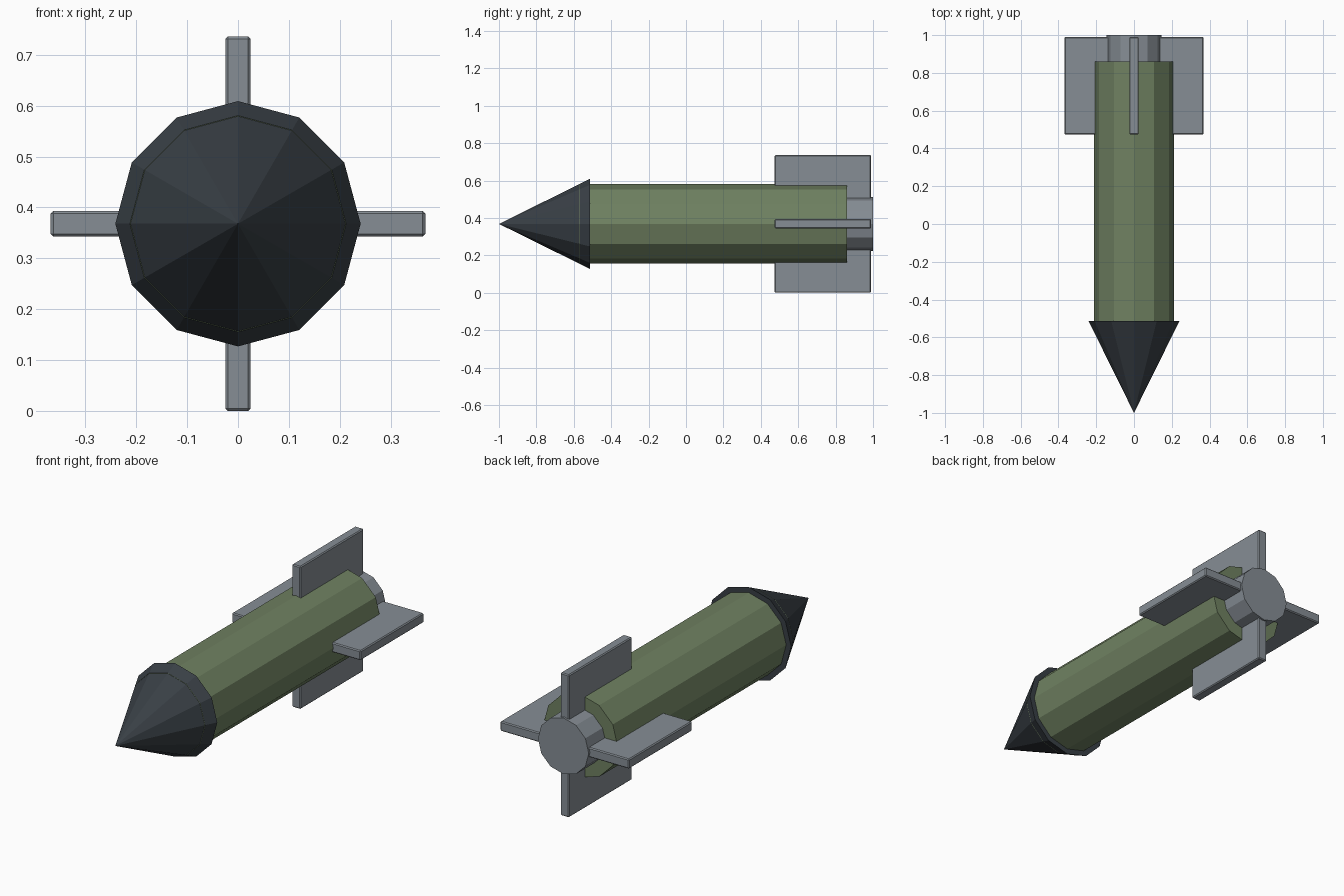
import bpy, bmesh, math
from mathutils import Matrix, Vector

if "Cube" in bpy.data.objects:
    bpy.data.objects.remove(bpy.data.objects["Cube"])

CZ = 0.368  # height of the long axis


def material(name, rgb):
    m = bpy.data.materials.new(name)
    m.diffuse_color = (*rgb, 1)
    m.use_nodes = True
    m.node_tree.nodes["Principled BSDF"].inputs["Base Color"].default_value = m.diffuse_color
    return m


green = material("olive_green", (0.16, 0.22, 0.12))
dark = material("dark_slate", (0.04, 0.05, 0.06))
steel = material("steel_grey", (0.24, 0.27, 0.30))


def make_object(name, bm, mat):
    bmesh.ops.recalc_face_normals(bm, faces=bm.faces)
    me = bpy.data.meshes.new(name)
    bm.to_mesh(me)
    bm.free()
    me.materials.append(mat)
    ob = bpy.data.objects.new(name, me)
    bpy.context.collection.objects.link(ob)
    return ob


def tube(name, y0, y1, r0, r1, mat):
    """12-sided cone or cylinder along y, a corner pointing straight up."""
    bm = bmesh.new()
    bmesh.ops.create_cone(bm, cap_ends=True, segments=12, radius1=r0, radius2=r1, depth=y1 - y0)
    bm.transform(Matrix.Translation((0, (y0 + y1) / 2, CZ)) @ Matrix.Rotation(-math.pi / 2, 4, 'X'))
    bmesh.ops.remove_doubles(bm, verts=bm.verts, dist=1e-5)
    return make_object(name, bm, mat)


# Nose, body and exhaust
tube("nose_cone", -1.0, -0.513, 0.0, 0.241, dark)
tube("body", -0.573, 0.86, 0.2125, 0.2125, green)
tube("exhaust", 0.80, 1.0, 0.145, 0.145, steel)

# Four chamfered fins around the axis
Y0, Y1, R0, R1, T = 0.474, 0.99, 0.12, 0.368, 0.05
for i, side in enumerate(("top", "left", "bottom", "right")):
    bm = bmesh.new()
    bmesh.ops.create_cube(bm, size=1)
    bmesh.ops.scale(bm, vec=Vector((T, Y1 - Y0, R1 - R0)), verts=bm.verts)
    bmesh.ops.bevel(bm, geom=bm.edges[:], offset=0.005, segments=1, affect='EDGES')
    bm.transform(Matrix.Translation((0, 0, CZ))
                 @ Matrix.Rotation(-i * math.pi / 2, 4, 'Y')
                 @ Matrix.Translation((0, (Y0 + Y1) / 2, (R0 + R1) / 2)))
    make_object("fin_" + side, bm, steel)
